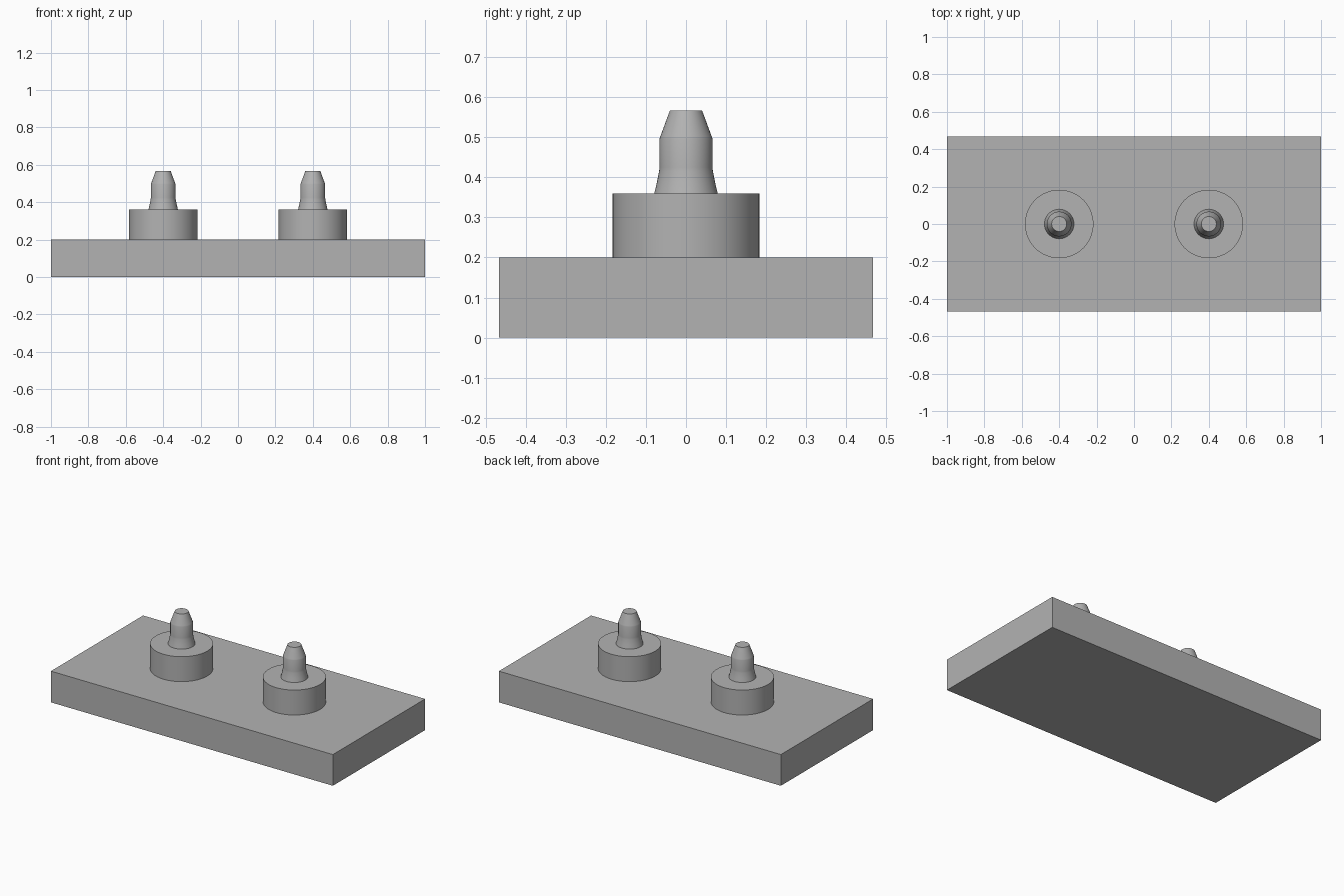
import bpy
import bmesh
from math import radians, tau
from mathutils import Vector

cube = bpy.data.objects.get("Cube")
if cube:
    bpy.data.objects.remove(cube, do_unlink=True)

# Single plain grey finish
grey = bpy.data.materials.new("plain grey")
grey.use_nodes = True
colour = (0.45, 0.45, 0.45, 1)
grey.diffuse_color = colour
grey.node_tree.nodes["Principled BSDF"].inputs["Base Color"].default_value = colour


def add_object(name, bm, location, smooth=False):
    bmesh.ops.recalc_face_normals(bm, faces=bm.faces)
    mesh = bpy.data.meshes.new(name)
    bm.to_mesh(mesh)
    bm.free()
    mesh.materials.append(grey)
    obj = bpy.data.objects.new(name, mesh)
    obj.location = location
    bpy.context.collection.objects.link(obj)
    if smooth:
        bpy.ops.object.select_all(action="DESELECT")
        obj.select_set(True)
        bpy.context.view_layer.objects.active = obj
        bpy.ops.object.shade_smooth_by_angle(angle=radians(30))
    return obj


def lathe(name, profile, location, steps=64):
    """Revolve (radius, height) points, starting and ending on the axis."""
    bm = bmesh.new()
    verts = [bm.verts.new((r, 0, z)) for r, z in profile]
    edges = [bm.edges.new(pair) for pair in zip(verts, verts[1:])]
    bmesh.ops.spin(bm, geom=verts + edges, cent=(0, 0, 0), axis=(0, 0, 1),
                   angle=tau, steps=steps, use_duplicate=False)
    bmesh.ops.remove_doubles(bm, verts=bm.verts, dist=0.0001)
    return add_object(name, bm, location, smooth=True)


# Rectangular base plate
bm = bmesh.new()
bmesh.ops.create_cube(bm, size=1)
bmesh.ops.scale(bm, vec=Vector((2, 0.934, 0.2)), verts=bm.verts)
add_object("base_plate", bm, (0, 0, 0.1))

# Two studs: a wide collar carrying a flared, tapered pin
collar = [(0, 0), (0.183, 0), (0.183, 0.16), (0, 0.16)]
pin = [(0, 0), (0.079, 0), (0.073, 0.025), (0.067, 0.055), (0.066, 0.065),
       (0.066, 0.136), (0.064, 0.142), (0.04, 0.207), (0, 0.207)]
for side, x in (("right", -0.4), ("left", 0.4)):
    lathe(side + "_collar", collar, (x, 0, 0.2))
    lathe(side + "_pin", pin, (x, 0, 0.36))
